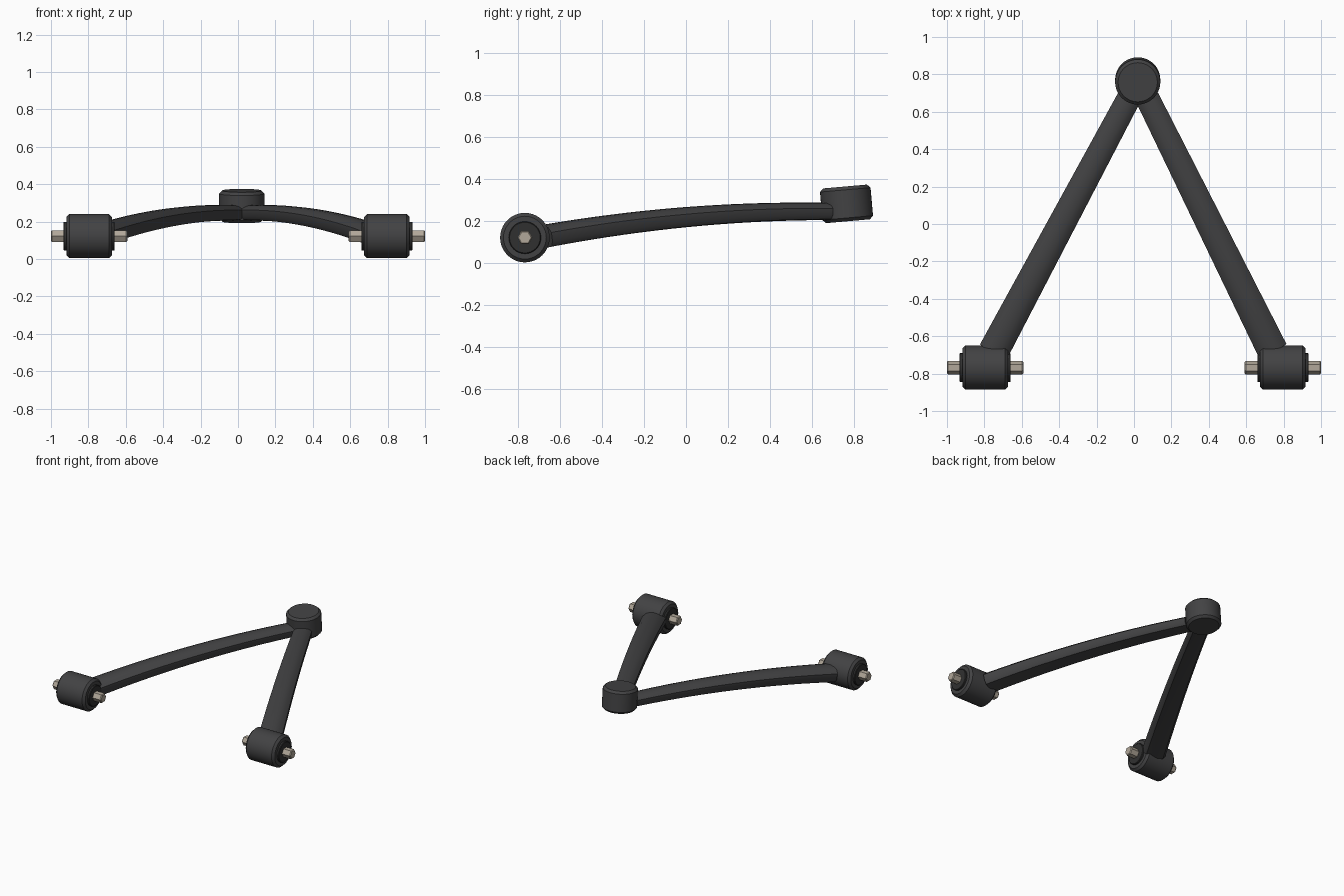
import bpy, bmesh, math
from mathutils import Vector, Matrix

if "Cube" in bpy.data.objects:
    bpy.data.objects.remove(bpy.data.objects["Cube"])


def material(name, color):
    m = bpy.data.materials.new(name)
    m.diffuse_color = (*color, 1)
    m.use_nodes = True
    m.node_tree.nodes["Principled BSDF"].inputs["Base Color"].default_value = m.diffuse_color
    return m


DARK = material("black_paint", (0.055, 0.055, 0.057))
RUBBER = material("rubber", (0.03, 0.03, 0.03))
STEEL = material("steel", (0.44, 0.39, 0.32))


def loft(name, rings, mat, angle=30):
    """Skin a list of closed rings and cap both ends."""
    bm = bmesh.new()
    vs = [[bm.verts.new(p) for p in ring] for ring in rings]
    n = len(rings[0])
    for a, b in zip(vs, vs[1:]):
        for i in range(n):
            j = (i + 1) % n
            bm.faces.new((a[i], a[j], b[j], b[i]))
    bm.faces.new(vs[0][::-1])
    bm.faces.new(vs[-1])
    bmesh.ops.recalc_face_normals(bm, faces=bm.faces)
    me = bpy.data.meshes.new(name)
    bm.to_mesh(me)
    bm.free()
    ob = bpy.data.objects.new(name, me)
    bpy.context.collection.objects.link(ob)
    me.materials.append(mat)
    bpy.ops.object.select_all(action='DESELECT')
    ob.select_set(True)
    bpy.context.view_layer.objects.active = ob
    bpy.ops.object.shade_smooth_by_angle(angle=math.radians(angle))
    return ob


def turned(name, half, r, bevel, n, frame, mat):
    """Chamfered cylinder along the local x axis of frame."""
    prof = [(-half, r - bevel), (-half + bevel, r), (half - bevel, r), (half, r - bevel)]
    rings = [[frame @ Vector((t, q * math.cos(2 * math.pi * i / n), q * math.sin(2 * math.pi * i / n)))
              for i in range(n)] for t, q in prof]
    return loft(name, rings, mat)


# Bushings with inner sleeve and hexagonal bolt
for side, s in (("left", -1), ("right", 1)):
    f = Matrix.Translation((s * 0.796, -0.768, 0.122))
    turned(side + "_bushing", 0.122, 0.118, 0.016, 40, f, DARK)
    turned(side + "_bushing_sleeve", 0.137, 0.077, 0.004, 32, f, RUBBER)
    turned(side + "_hex_bolt", 0.204, 0.036, 0.006, 6, f, STEEL)

# Tilted ball joint housing at the apex
f = (Matrix.Translation((0.02, 0.765, 0.283)) @ Matrix.Rotation(math.radians(5), 4, 'X')
     @ Matrix.Rotation(math.radians(-90), 4, 'Y'))
turned("ball_joint_housing", 0.083, 0.121, 0.016, 40, f, DARK)

# Arm section: domed top, shoulder, upright side, rounded underside
half_section = [(0, 1), (0.35, 0.95), (0.7, 0.75), (1, 0.35), (0.97, -0.45), (0.75, -0.9), (0, -1)]
section = half_section + [(-x, z) for x, z in half_section[-2:0:-1]]


def arm(name, a, b):
    a, b = Vector(a), Vector(b)
    d = (b - a).normalized()
    side = Vector((d.y, -d.x, 0))
    rings = []
    steps = 18
    for k in range(steps + 1):
        t = k / steps
        p = a.lerp(b, t)
        z = 0.128 + 0.247 * t - 0.128 * t * t
        slope = (0.247 - 0.256 * t) / (b - a).length
        up = Vector((-slope * d.x, -slope * d.y, 1)).normalized()
        w = 0.082 - 0.018 * t
        h = 0.055 - 0.014 * t
        rings.append([Vector((p.x, p.y, z)) + side * (u * w) + up * (v * h) for u, v in section])
    return loft(name, rings, DARK, 35)


arm("left_arm", (-0.75, -0.68), (-0.028, 0.672))
arm("right_arm", (0.74, -0.675), (0.072, 0.672))
